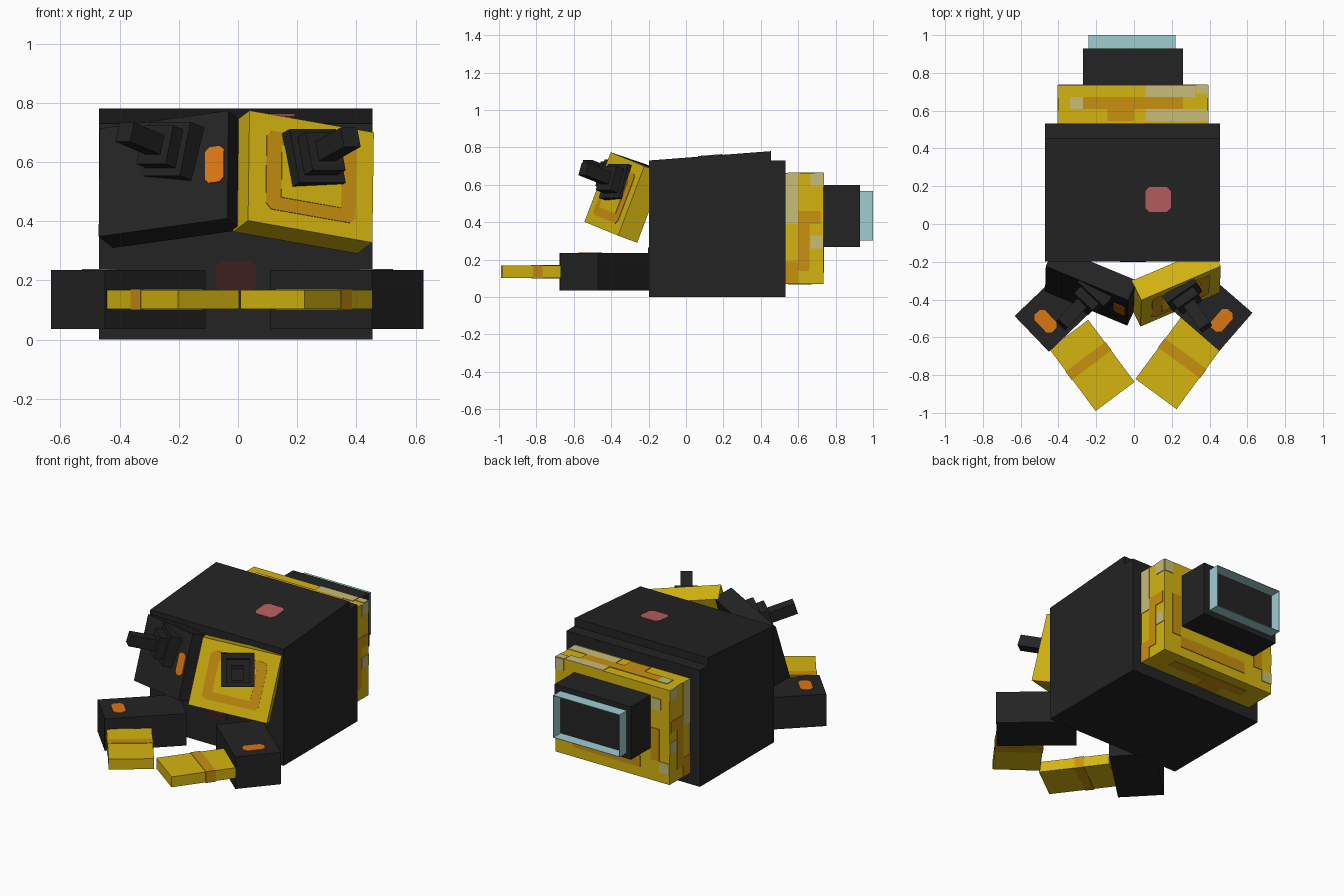
import bpy, bmesh
from mathutils import Vector as V

if "Cube" in bpy.data.objects:
    bpy.data.objects.remove(bpy.data.objects["Cube"])


def material(name, r, g, b):
    m = bpy.data.materials.new(name)
    m.diffuse_color = (r, g, b, 1)
    m.use_nodes = True
    m.node_tree.nodes["Principled BSDF"].inputs["Base Color"].default_value = m.diffuse_color
    return m


BLACK = material("charcoal", .017, .017, .017)
YELLOW = material("yellow", .66, .46, .005)
GOLD = material("gold", .58, .28, .005)
TAN = material("pale_tan", .58, .51, .19)
ORANGE = material("orange", .70, .18, .006)
BLUE = material("pale_blue", .35, .61, .63)
PINK = material("dusty_red", .48, .115, .115)
MAROON = material("maroon", .05, .013, .013)


def finish(name, bm, mat):
    bmesh.ops.recalc_face_normals(bm, faces=bm.faces)
    me = bpy.data.meshes.new(name)
    bm.to_mesh(me)
    bm.free()
    ob = bpy.data.objects.new(name, me)
    bpy.context.collection.objects.link(ob)
    me.materials.append(mat)
    return ob


def prism(name, pts, ext, mat):
    """Extrude a polygon along a vector."""
    bm = bmesh.new()
    f = bm.faces.new([bm.verts.new(p) for p in pts])
    r = bmesh.ops.extrude_face_region(bm, geom=[f], use_keep_orig=True)
    for g in r["geom"]:
        if isinstance(g, bmesh.types.BMVert):
            g.co += V(ext)
    return finish(name, bm, mat)


def slab(name, o, u, v, w, mat):
    """Box from a corner and three edge vectors."""
    o, u, v = V(o), V(u), V(v)
    return prism(name, [o, o + u, o + u + v, o + v], w, mat)


def box(name, x0, x1, y0, y1, z0, z1, mat):
    return slab(name, (x0, y0, z0), (x1 - x0, 0, 0), (0, y1 - y0, 0), (0, 0, z1 - z0), mat)


def patch(name, o, u, v, n, mat, cut=0.0, t=.004):
    """Thin painted plate with optional clipped corners, sunk slightly into its face."""
    o, u, v, n = V(o), V(u), V(v), V(n).normalized()
    c, d = u.normalized() * cut, v.normalized() * cut
    if cut:
        pts = [o + c, o + u - c, o + u + d, o + u + v - d, o + u + v - c, o + v + c, o + v - d, o + d]
    else:
        pts = [o, o + u, o + u + v, o + v]
    prism(name, [p - n * .002 for p in pts], n * (t + .002), mat)


# Thorax with sloped back plate
box("thorax", -.47, .455, -.198, .533, 0, .73, BLACK)
prism("thorax_top_wedge", [(-.47, -.198, .725), (-.47, -.198, .73), (-.47, .455, .78), (-.47, .455, .725)],
      (.925, 0, 0), BLACK)
slope = V((0, 1, .0766))
patch("thorax_top_spot", (.06, .065, .7502), (.135, 0, 0), slope * .13, (0, -.0766, 1), PINK, .02)
patch("thorax_front_spot", (-.075, -.198, .165), (.138, 0, 0), (0, 0, .1), (0, -1, 0), MAROON, .02)

# Abdomen, tail block and open tail frame
X0, X1, Y0, Y1, Z0, Z1 = -.40, .39, .533, .735, .07, .662
box("abdomen", X0, X1, Y0, Y1, Z0, Z1, YELLOW)
box("tail_block", -.27, .26, Y1, .93, .268, .60, BLACK)
for nm, a in (("top", (-.24, .22, .93, 1, .565, .568)), ("bottom", (-.24, .22, .93, 1, .302, .305)),
              ("left", (-.24, -.237, .93, 1, .302, .568)), ("right", (.217, .22, .93, 1, .302, .568))):
    box("tail_frame_" + nm, *a, BLUE)

# Abdomen markings: (start, end) across and up each face
top = [(-.27, .26, .61, .673, GOLD), (-.14, 0, .545, .61, GOLD), (.06, .325, .673, .735, TAN),
       (-.34, -.27, .61, .673, TAN), (.06, .39, .545, .61, TAN), (.33, .39, .69, .735, TAN)]
side = [(.533, .6, .39, .662, TAN), (.6, .66, .14, .46, GOLD), (.533, .6, .07, .19, GOLD),
        (.66, .72, .39, .46, GOLD), (.665, .735, .59, .662, TAN), (.665, .735, .26, .33, TAN)]
back = [(-.2, .27, .13, .2, GOLD), (.27, .33, .2, .46, GOLD), (-.33, -.27, .2, .4, GOLD),
        (-.34, -.28, .52, .59, TAN), (-.4, -.33, .13, .2, TAN), (.33, .39, .59, .662, TAN)]


def markings(face, rects, place, n):
    for i, (a, b, c, d, m) in enumerate(rects):
        o = place(a, c)
        patch(f"abdomen_{face}_marking_{i + 1}", o, place(b, c) - o, place(a, d) - o, n, m)


markings("top", top, lambda a, b: V((a, b, Z1)), (0, 0, 1))
markings("underside", top[:2], lambda a, b: V((a, b, Z0)), (0, 0, -1))
markings("right", side, lambda a, b: V((X1, a, b)), (1, 0, 0))
markings("left", side, lambda a, b: V((X0, a, b)), (-1, 0, 0))
markings("back", back, lambda a, b: V((a, Y1, b)), (0, 1, 0))


# Tilted eye blocks: inner top corner, outward edge, downward edge
def eye_block(name, o, u, v, s, mat):
    o, u, v = V(o), V(u), V(v)
    d = u.cross(v).normalized() * s
    slab(name, o, u, v, d * .12, mat)
    return o, u, v, -d


ro, ru, rv, rn = eye_block("right_eye_block", (.039, -.403, .774), (.42, .18, -.074), (-.005, -.14, -.372), 1, YELLOW)
lo, lu, lv, ln = eye_block("left_eye_block", (-.032, -.403, .774), (-.435, .18, -.061), (-.004, -.135, -.365), -1, BLACK)

# Gold ring on the yellow block
patch("eye_ring", ro + ru * .14 + rv * .15, ru * .72, rv * .71, rn, GOLD, .02, .003)
patch("eye_ring_centre", ro + ru * .26 + rv * .27, ru * .48, rv * .47, rn, YELLOW, .0, .006)
# Orange spot on the black block
patch("eye_spot", lo + lu * .03 + lv * .32, lu * .145, lv * .33, ln, ORANGE, .015)


# Stepped antennae
def antenna(name, base, axis):
    base, a = V(base), V(axis).normalized()
    r = a.cross(V((0, 0, 1))).normalized()
    up = r.cross(a)
    for part, s, t0, t1 in (("base", .19, -.05, .035), ("step", .135, .03, .085), ("stick", .068, .08, .24)):
        slab(f"{name}_antenna_{part}", base + a * t0 - (r + up) * s / 2, r * s, up * s, a * (t1 - t0), BLACK)


antenna("right", (.25, -.36, .61), (.115, -.165, .065))
antenna("left", (-.225, -.365, .635), (-.155, -.165, .065))


# Arms: outer corner, front corner, arm length, spot centre
def upper_arm(name, a, b, length, s, spot):
    a, b = V((*a, .035)), V((*b, .035))
    w = b - a
    d = V((w.y, -w.x, 0)).normalized() * s
    slab(name + "_upper_arm", a, w, d * length, (0, 0, .2), BLACK)
    wn = w.normalized()
    patch(name + "_arm_spot", V((*spot, .235)) - wn * .065 - d * .038, wn * .13, d * .076, (0, 0, 1), ORANGE, .02)


upper_arm("right", (.627, -.47), (.452, -.672), .452, 1, (.465, -.51))
upper_arm("left", (-.632, -.487), (-.45, -.677), .47, -1, (-.468, -.515))


# Flat forearms with a wrapped band
def forearm(name, a, b, length, s, band):
    a, b = V((*a, .103)), V((*b, .103))
    w = b - a
    d = V((-w.y, w.x, 0)).normalized() * s
    slab(name + "_forearm", a, w, d * length, (0, 0, .065), YELLOW)
    e = w.normalized() * .003
    slab(name + "_forearm_band", a - e + d * (.235 - band / 2) - V((0, 0, .003)), w + e * 2, d * band,
         (0, 0, .071), GOLD)


forearm("right", (.008, -.82), (.225, -.98), .464, 1, .06)
forearm("left", (.003, -.836), (-.203, -.99), .41, -1, .055)
